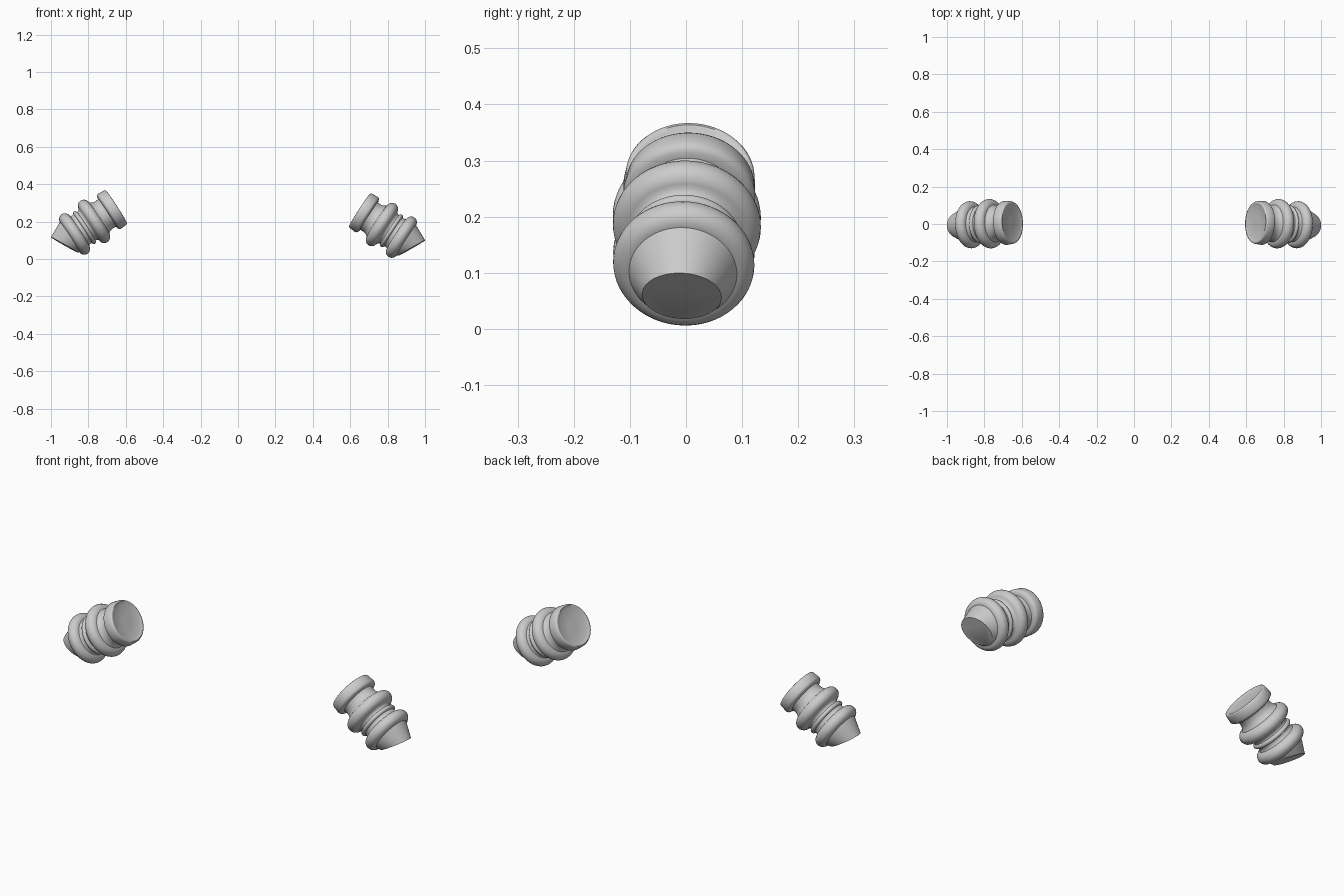
import bpy, bmesh, math
from mathutils import Matrix, Vector

cube = bpy.data.objects.get("Cube")
if cube:
    bpy.data.objects.remove(cube, do_unlink=True)

grey = bpy.data.materials.new("light_grey")
grey.use_nodes = True
grey.diffuse_color = (0.6, 0.6, 0.6, 1)
grey.node_tree.nodes["Principled BSDF"].inputs["Base Color"].default_value = (0.6, 0.6, 0.6, 1)

SEGMENTS = 64


def bulge(centre, base, size, steps=12):
    """Half-round ring profile as (distance along axis, radius) points."""
    return [(centre - size * math.cos(math.pi * i / steps),
             base + size * math.sin(math.pi * i / steps)) for i in range(steps + 1)]


def lathe(name, profile, frame, widen=1.0, cut=None):
    """Revolve a profile about local x, optionally slice the end, then place it."""
    bm = bmesh.new()
    rings = []
    for s, r in profile:
        ring = []
        for i in range(SEGMENTS):
            a = math.tau * i / SEGMENTS
            ring.append(bm.verts.new((s, r * widen * math.cos(a), r * math.sin(a))))
        rings.append(ring)
    for a, b in zip(rings, rings[1:]):
        for i in range(SEGMENTS):
            j = (i + 1) % SEGMENTS
            bm.faces.new((a[i], a[j], b[j], b[i]))
    bm.faces.new(rings[0])
    bm.faces.new(rings[-1])
    if cut:
        bmesh.ops.bisect_plane(bm, geom=bm.verts[:] + bm.edges[:] + bm.faces[:],
                               plane_co=cut[0], plane_no=cut[1], clear_outer=True)
        bmesh.ops.holes_fill(bm, edges=[e for e in bm.edges if e.is_boundary])
    bm.transform(frame)
    bmesh.ops.recalc_face_normals(bm, faces=bm.faces)
    mesh = bpy.data.meshes.new(name)
    bm.to_mesh(mesh)
    bm.free()
    mesh.materials.append(grey)
    obj = bpy.data.objects.new(name, mesh)
    bpy.context.collection.objects.link(obj)
    bpy.ops.object.select_all(action="DESELECT")
    obj.select_set(True)
    bpy.context.view_layer.objects.active = obj
    bpy.ops.object.shade_smooth_by_angle(angle=math.radians(42))


# End collar with a shallow dished face and rounded rim
collar = [(0.006, 0.03), (0.006, 0.086), (0.003, 0.093), (0, 0.101), (0.002, 0.106),
          (0.008, 0.109), (0.045, 0.112), (0.053, 0.108), (0.058, 0.1), (0.06, 0.085)]

# Ribbed sleeve: neck, large ring, small ridge, lower ring
sleeve = ([(0.05, 0.092), (0.065, 0.087), (0.08, 0.086), (0.095, 0.089), (0.106, 0.096)]
          + bulge(0.143, 0.1, 0.032)
          + [(0.182, 0.094), (0.188, 0.091)]
          + bulge(0.204, 0.092, 0.011, 8)
          + [(0.222, 0.09), (0.232, 0.092)]
          + bulge(0.267, 0.095, 0.031))

# Tapered tip sliced off at a slant
tip = [(0.25, 0.115), (0.29, 0.1), (0.43, 0.032)]
slant = (Vector((0.382, 0, 0.053)), Vector((0.154, 0, -0.079)))

for side, sign, height in (("left", 1, 0.262), ("right", -1, 0.279)):
    axis = Vector((sign * 0.839, -0.045, -0.545)).normalized()
    across = Vector((0, 1, 0))
    across = (across - axis * across.dot(axis)).normalized()
    up = axis.cross(across) * sign
    frame = Matrix((axis, across, up)).transposed().to_4x4()
    frame.translation = (sign * 0.65, 0.008, height)
    lathe(side + "_collar", collar, frame, widen=1.05)
    lathe(side + "_ribbed_sleeve", sleeve, frame)
    lathe(side + "_tip", tip, frame, cut=slant)
